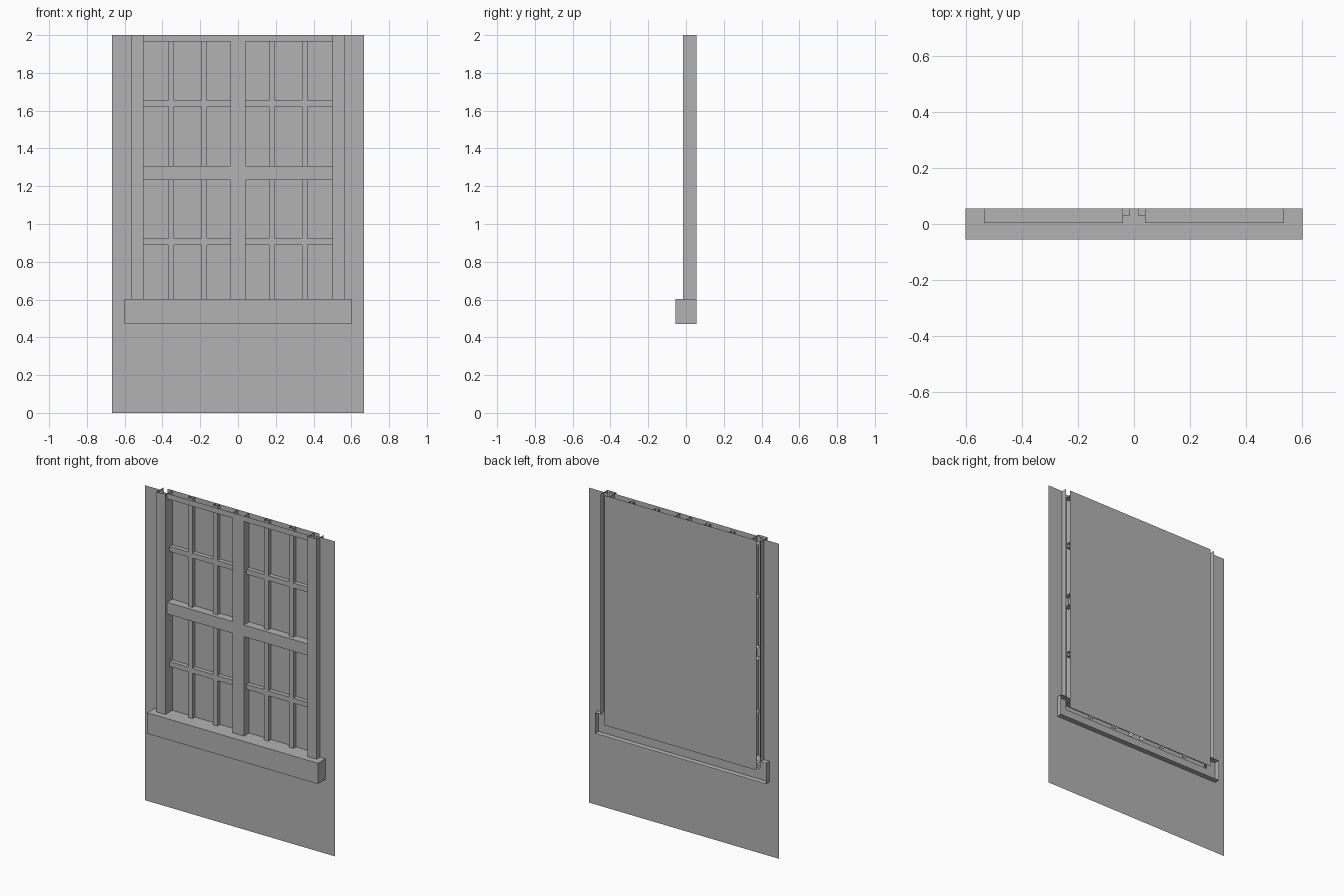
import bpy
import bmesh
from mathutils import Vector

cube = bpy.data.objects.get("Cube")
if cube:
    bpy.data.objects.remove(cube, do_unlink=True)

grey = bpy.data.materials.new("plain_grey")
grey.use_nodes = True
colour = (0.45, 0.45, 0.45, 1)
grey.diffuse_color = colour
grey.node_tree.nodes["Principled BSDF"].inputs["Base Color"].default_value = colour

DIRECTIONS = {
    "left": Vector((1, 0, 0)), "right": Vector((-1, 0, 0)),
    "front": Vector((0, -1, 0)), "back": Vector((0, 1, 0)),
    "top": Vector((0, 0, 1)), "bottom": Vector((0, 0, -1)),
}


def finish(name, bm):
    mesh = bpy.data.meshes.new(name)
    bm.to_mesh(mesh)
    bm.free()
    mesh.materials.append(grey)
    obj = bpy.data.objects.new(name, mesh)
    bpy.context.collection.objects.link(obj)
    return obj


def shell(name, x, y, z, open_sides=()):
    """Box between (low, high) limits with the named sides left open."""
    bm = bmesh.new()
    bmesh.ops.create_cube(bm, size=1)
    bm.normal_update()
    gone = [f for f in bm.faces
            if any(f.normal.dot(DIRECTIONS[s]) > 0.9 for s in open_sides)]
    bmesh.ops.delete(bm, geom=gone, context="FACES")
    for v in bm.verts:
        v.co = Vector(lim[0] if c < 0 else lim[1]
                      for c, lim in zip(v.co, (x, y, z)))
    return finish(name, bm)


def sheet(name, y, rectangles):
    """Flat upright panels at depth y, facing the front."""
    bm = bmesh.new()
    for x0, x1, z0, z1 in rectangles:
        bm.faces.new([bm.verts.new((px, y, pz)) for px, pz in
                      ((x0, z0), (x1, z0), (x1, z1), (x0, z1))])
    bmesh.ops.remove_doubles(bm, verts=bm.verts, dist=0.0001)
    return finish(name, bm)


TOP, SASH_BOTTOM = 2.0, 0.54
BACK, WALL_Y, SASH_Y, MUNTIN_Y, JAMB_Y = 0.055, 0.02, 0.003, 0.028, -0.015
WALL_X, SASH_X, MULLION_X = 0.667, 0.535, 0.04
MUNTIN_HALF = 0.0145

# Wall around the window opening
sheet("wall", WALL_Y, [
    (-WALL_X, -SASH_X, SASH_BOTTOM, TOP),
    (SASH_X, WALL_X, SASH_BOTTOM, TOP),
    (-WALL_X, -SASH_X, 0, SASH_BOTTOM),
    (-SASH_X, SASH_X, 0, SASH_BOTTOM),
    (SASH_X, WALL_X, 0, SASH_BOTTOM),
])

# Pane, sill and central mullion
sheet("window_pane", BACK, [(-SASH_X, SASH_X, SASH_BOTTOM, TOP)])
shell("sill", (-0.6, 0.6), (-BACK, BACK), (0.47, 0.602), ["back"])
shell("mullion", (-MULLION_X, MULLION_X), (SASH_Y, BACK),
      (SASH_BOTTOM, TOP), ["back", "top", "bottom"])


def span(side, inner, outer):
    return tuple(sorted((side * inner, side * outer)))


for side, label in ((1, "left"), (-1, "right")):
    # Hollow jamb, open behind
    shell(label + "_jamb", span(side, 0.5, 0.563), (JAMB_Y, BACK),
          (0.602, TOP), ["back", "top", "bottom"])

    # Wide rails, the outer two being half rails
    ends = ["back", "left", "right"]
    for part, z, extra in (("top", (1.965, TOP), ["top"]),
                           ("middle", (1.234, 1.308), []),
                           ("bottom", (SASH_BOTTOM, 0.577), ["bottom"])):
        shell(f"{label}_{part}_rail", span(side, MULLION_X, SASH_X),
              (SASH_Y, BACK), z, ends + extra)

    # Thin glazing bars
    for part, z in (("upper", 1.637), ("lower", 0.906)):
        shell(f"{label}_{part}_glazing_bar", span(side, 0.016, SASH_X),
              (MUNTIN_Y, BACK), (z - 0.016, z + 0.016), ends)
    for part, x in (("inner", 0.179), ("outer", 0.3545)):
        shell(f"{label}_{part}_upright_bar",
              span(side, x - MUNTIN_HALF, x + MUNTIN_HALF),
              (MUNTIN_Y, BACK), (SASH_BOTTOM, TOP), ["back", "top", "bottom"])
